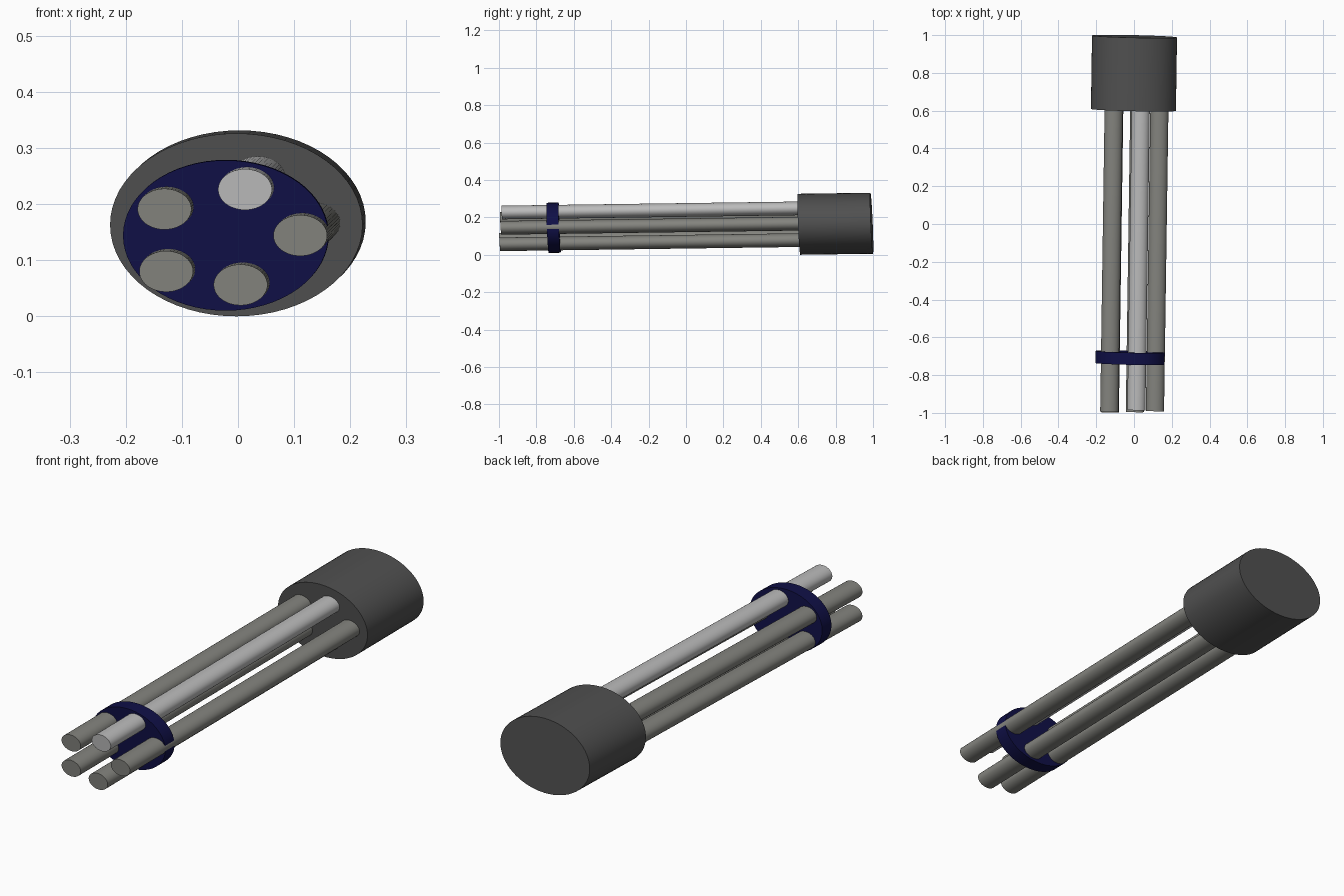
import bpy, bmesh, math
from mathutils import Matrix, Vector

if "Cube" in bpy.data.objects:
    bpy.data.objects.remove(bpy.data.objects["Cube"], do_unlink=True)

# Common lean of every part: x and z drift along y, and matching tilt of the end faces
DRIFT = Vector((0.0146, 1.0, 0.0139))
TILT_X, TILT_Z = 0.023, 0.042


def material(name, color):
    mat = bpy.data.materials.new(name)
    mat.use_nodes = True
    mat.diffuse_color = color
    mat.node_tree.nodes["Principled BSDF"].inputs["Base Color"].default_value = color
    return mat


def leaning_cylinder(name, start, length, rx, rz, mat, sides=48):
    """Elliptical cylinder from the centre of its front face, running back along y."""
    across = Vector((rx, -TILT_X * rx, 0))
    down = Vector((0, TILT_Z * rz, -rz))
    shape = Matrix((across, down, DRIFT * length)).transposed().to_4x4()
    bm = bmesh.new()
    bmesh.ops.create_cone(bm, cap_ends=True, segments=sides, radius1=1, radius2=1,
                          depth=1, matrix=Matrix.Translation((0, 0, 0.5)))
    bm.transform(Matrix.Translation(start) @ shape)
    mesh = bpy.data.meshes.new(name)
    bm.to_mesh(mesh)
    bm.free()
    mesh.materials.append(mat)
    obj = bpy.data.objects.new(name, mesh)
    bpy.context.collection.objects.link(obj)
    bpy.ops.object.select_all(action="DESELECT")
    obj.select_set(True)
    bpy.context.view_layer.objects.active = obj
    bpy.ops.object.shade_smooth_by_angle(angle=math.radians(30))
    return obj


charcoal = material("charcoal", (0.08, 0.08, 0.08, 1))
navy = material("navy", (0.005, 0.005, 0.063, 1))
grey = material("warm grey", (0.23, 0.23, 0.21, 1))
silver = material("light silver", (0.5, 0.5, 0.5, 1))

# Rear housing and the spacer disc near the front
leaning_cylinder("rear_housing", (-0.003, 0.604, 0.163), 0.389, 0.225, 0.163, charcoal, 64)
leaning_cylinder("spacer_disc", (-0.022, -0.74, 0.144), 0.064, 0.183, 0.134, navy, 64)

# Five rods running from the front tips into the housing
rods = {
    "top_rod": (0.0125, -0.985, 0.226, silver),
    "upper_right_rod": (-0.131, -0.993, 0.191, grey),
    "lower_right_rod": (-0.128, -0.997, 0.080, grey),
    "bottom_rod": (0.0045, -0.995, 0.056, grey),
    "left_rod": (0.111, -0.99, 0.144, grey),
}
for name, (x, y, z, mat) in rods.items():
    leaning_cylinder(name, (x, y, z), 0.65 - y, 0.048, 0.0365, mat)
